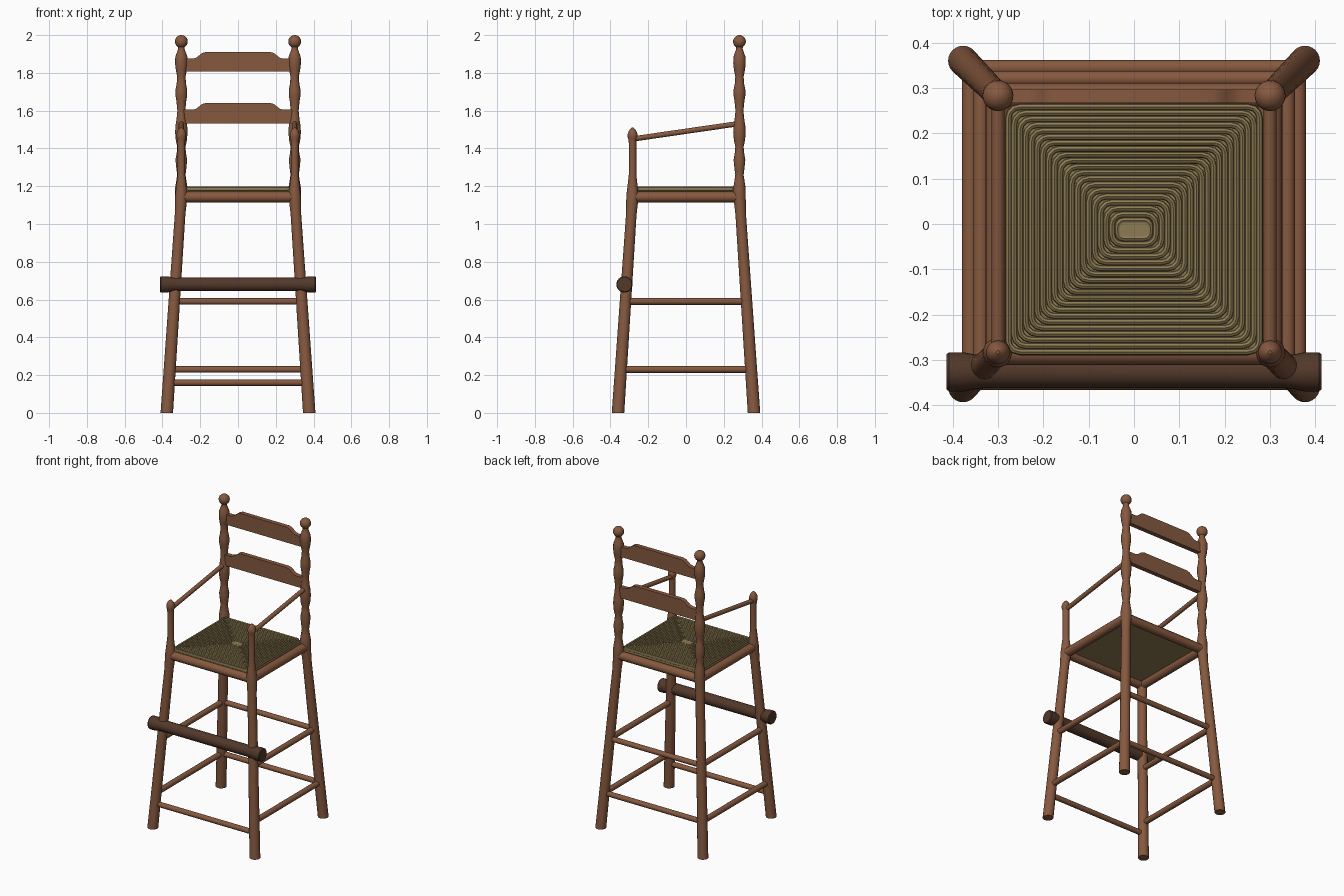
import bpy, bmesh, math
from mathutils import Vector

if "Cube" in bpy.data.objects:
    bpy.data.objects.remove(bpy.data.objects["Cube"])


def material(name, rgb):
    m = bpy.data.materials.new(name)
    m.diffuse_color = (*rgb, 1)
    m.use_nodes = True
    m.node_tree.nodes["Principled BSDF"].inputs["Base Color"].default_value = m.diffuse_color
    return m


WOOD = material("wood", (0.24, 0.10, 0.05))
DARK = material("dark_wood", (0.085, 0.04, 0.023))
RUSH = material("rush", (0.27, 0.20, 0.085))


def finish(name, bm, mat, smooth=True):
    bmesh.ops.recalc_face_normals(bm, faces=bm.faces)
    me = bpy.data.meshes.new(name)
    bm.to_mesh(me)
    bm.free()
    ob = bpy.data.objects.new(name, me)
    bpy.context.collection.objects.link(ob)
    me.materials.append(mat)
    if smooth:
        bpy.ops.object.select_all(action='DESELECT')
        ob.select_set(True)
        bpy.context.view_layer.objects.active = ob
        bpy.ops.object.shade_smooth_by_angle(angle=math.radians(35))
    return ob


def turned(name, sections, axis, mat=WOOD, n=24):
    """Round part through (centre, radius) sections, rings square to axis."""
    bm = bmesh.new()
    q = Vector(axis).to_track_quat('Z', 'Y')
    rings = []
    for c, r in sections:
        rings.append([bm.verts.new(Vector(c) + q @ Vector(
            (r * math.cos(2 * math.pi * i / n), r * math.sin(2 * math.pi * i / n), 0)))
            for i in range(n)])
    for a, b in zip(rings, rings[1:]):
        for i in range(n):
            bm.faces.new((a[i], a[(i + 1) % n], b[(i + 1) % n], b[i]))
    bm.faces.new(rings[0])
    bm.faces.new(rings[-1])
    return finish(name, bm, mat)


def rod(name, a, b, r):
    return turned(name, [(a, r), (b, r)], Vector(b) - Vector(a), n=16)


def box(name, x, y, z0, z1, cy, mat):
    bm = bmesh.new()
    bmesh.ops.create_cube(bm, size=1)
    for v in bm.verts:
        v.co = (v.co.x * 2 * x, v.co.y * 2 * y + cy, z0 if v.co.z < 0 else z1)
    return finish(name, bm, mat, False)


PX, PY, KNEE = 0.30, 0.283, 1.15


def leg_at(sx, sy, z):
    t = z / KNEE
    return Vector((sx * (0.377 + (PX - 0.377) * t), sy * (0.36 + (PY - 0.36) * t), z))


# legs with turned posts above the seat
BACK = [(1.19, .033), (1.22, .028), (1.26, .022), (1.29, .026), (1.34, .031), (1.38, .024),
        (1.41, .022), (1.44, .029), (1.485, .033), (1.52, .031), (1.55, .026), (1.60, .021),
        (1.65, .026), (1.68, .031), (1.71, .031), (1.74, .025), (1.78, .022), (1.815, .029),
        (1.85, .033), (1.885, .032), (1.91, .023), (1.927, .017), (1.937, .018)]
BALL = [(1.966 - 0.034 * math.cos(a), 0.034 * math.sin(a))
        for a in (math.pi * i / 10 for i in range(2, 10))] + [(2.0, .004)]
FRONT = [(1.19, .028), (1.225, .024), (1.26, .020), (1.43, .020), (1.445, .021), (1.46, .026),
         (1.475, .026), (1.49, .021), (1.503, .013), (1.51, .004)]
for sx, side in ((-1, "left"), (1, "right")):
    for sy, end, post in ((-1, "front", FRONT), (1, "back", BACK + BALL)):
        secs = [(leg_at(sx, sy, 0), .033), (leg_at(sx, sy, 1.05), .028),
                (leg_at(sx, sy, 1.11), .031), (leg_at(sx, sy, KNEE), .033)]
        secs += [(Vector((sx * PX, sy * PY, z)), r) for z, r in post]
        turned(f"{end}_leg_{side}", secs, (0, 0, 1))
    # armrest and side rungs
    rod(f"armrest_{side}", (sx * PX, -PY, 1.45), (sx * PX, PY, 1.532), .014)
    for z in (0.23, 0.59):
        rod(f"side_rung_{side}", leg_at(sx, -1, z), leg_at(sx, 1, z), .018)
    rod(f"side_seat_rail_{side}", (sx * PX, -PY, 1.143), (sx * PX, PY, 1.143), .028)

# front and back rungs, seat rails
for name, sy, z in (("front_rung", -1, .16), ("back_rung", 1, .23), ("upper_back_rung", 1, .59)):
    rod(name, leg_at(-1, sy, z), leg_at(1, sy, z), .017)
for name, y in (("front_seat_rail", -PY), ("back_seat_rail", PY)):
    rod(name, (-PX, y, 1.143), (PX, y, 1.143), .028)

# footrest bar, thicker at the ends
half = [(.33, .036), (.355, .039), (.375, .043), (.408, .043), (.413, .039)]
bar = [(-x, r) for x, r in reversed(half)] + half
turned("footrest", [((x, -.326, .68), r) for x, r in bar], (1, 0, 0), DARK)

# back slats with raised centre
for name, z, h in (("lower_slat", 1.533, .072), ("upper_slat", 1.808, .067)):
    right = [(.295, 0), (.295, h), (.24, h), (.222, h + .005), (.205, h + .018),
             (.19, h + .030), (.17, h + .036)]
    pts = right + [(-x, d) for x, d in reversed(right)]
    bm = bmesh.new()
    f = bm.faces.new([bm.verts.new((x, .267, z + d)) for x, d in pts])
    ext = bmesh.ops.extrude_face_region(bm, geom=[f])
    bmesh.ops.translate(bm, vec=(0, .03, 0),
                        verts=[v for v in ext["geom"] if isinstance(v, bmesh.types.BMVert)])
    finish(name, bm, WOOD)

# woven seat: base pad and concentric cords
CY = -0.012
box("seat_pad", .276, .270, 1.15, 1.189, CY, RUSH)
box("seat_centre", .034, .018, 1.18, 1.195, CY, RUSH)


def rounded_rect(hx, hy, rc):
    pts = []
    for k, (sx, sy) in enumerate(((1, 1), (-1, 1), (-1, -1), (1, -1))):
        for i in range(4):
            a = math.pi / 2 * (k + i / 3)
            pts.append((sx * (hx - rc) + rc * math.cos(a), sy * (hy - rc) + rc * math.sin(a)))
    return pts


bm = bmesh.new()
COUNT, R = 20, .0075
for k in range(COUNT):
    t = k / (COUNT - 1)
    hx, hy = .277 + (.036 - .277) * t, .270 + (.020 - .270) * t
    rc = min(.025, .7 * hy)
    loops = []
    for j in range(8):
        a = 2 * math.pi * j / 8
        o = R * math.cos(a)
        z = 1.186 + .012 * math.sin(a)
        loops.append([bm.verts.new((x, y + CY, z))
                      for x, y in rounded_rect(hx + o, hy + o, rc + o)])
    for j in range(8):
        a, b = loops[j], loops[(j + 1) % 8]
        for i in range(len(a)):
            n = (i + 1) % len(a)
            bm.faces.new((a[i], a[n], b[n], b[i]))
finish("seat_cords", bm, RUSH)
